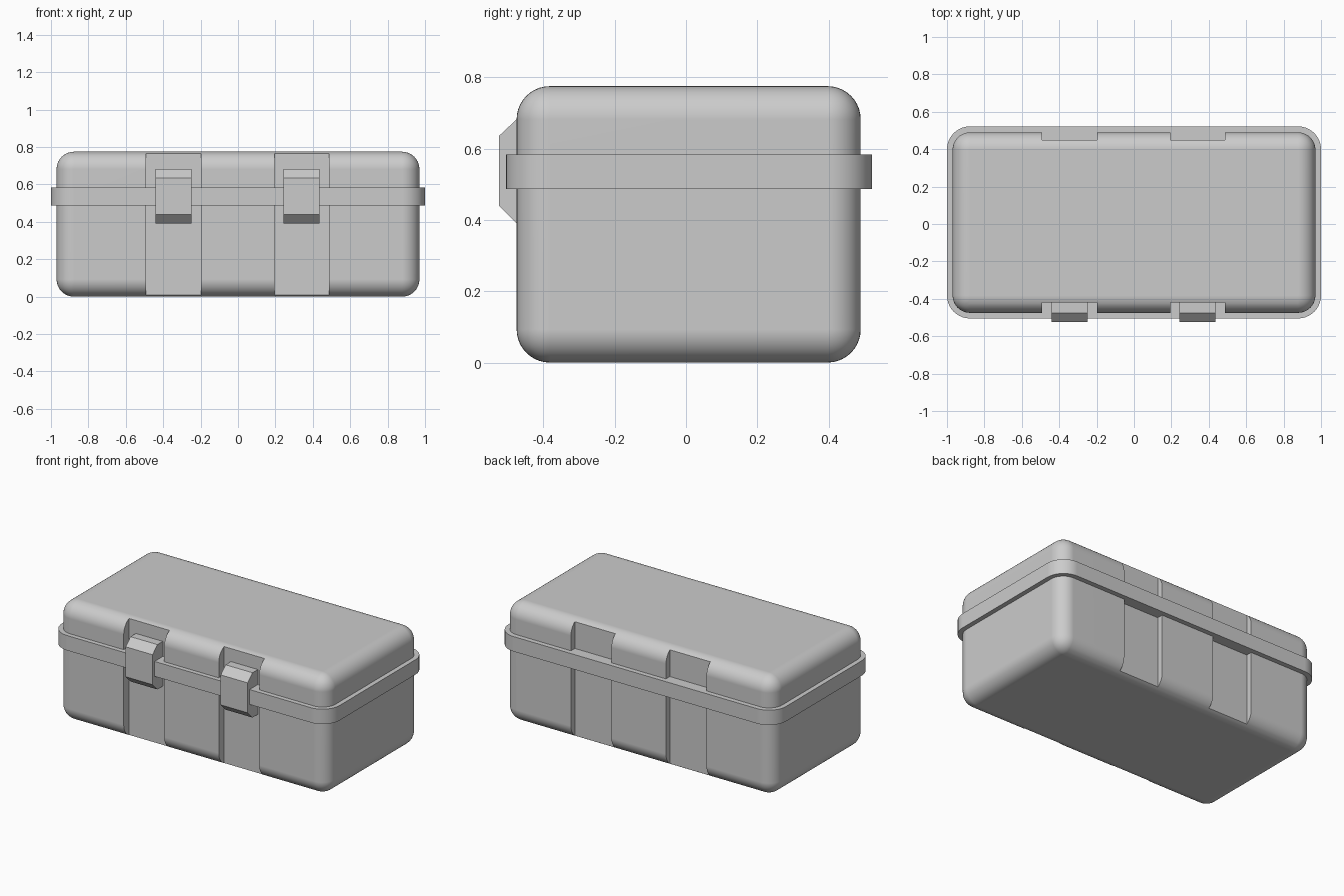
import bpy, bmesh
from mathutils import Vector

if "Cube" in bpy.data.objects:
    bpy.data.objects.remove(bpy.data.objects["Cube"], do_unlink=True)

grey = bpy.data.materials.new("light_grey")
grey.use_nodes = True
colour = (0.6, 0.6, 0.6, 1)
grey.diffuse_color = colour
grey.node_tree.nodes["Principled BSDF"].inputs["Base Color"].default_value = colour


def add_object(name, bm):
    bmesh.ops.recalc_face_normals(bm, faces=bm.faces)
    mesh = bpy.data.meshes.new(name)
    bm.to_mesh(mesh)
    bm.free()
    mesh.materials.append(grey)
    obj = bpy.data.objects.new(name, mesh)
    bpy.context.collection.objects.link(obj)
    return obj


def box(name, low, high, radius=0, upright_only=False):
    """Box between two corners, with all or only its upright edges rounded."""
    low, high = Vector(low), Vector(high)
    bm = bmesh.new()
    bmesh.ops.create_cube(bm, size=1)
    for v in bm.verts:
        v.co = (low + high) / 2 + v.co * (high - low)
    if radius:
        edges = [e for e in bm.edges if not upright_only
                 or abs(e.verts[0].co.z - e.verts[1].co.z) > 0.01]
        bmesh.ops.bevel(bm, geom=edges, offset=radius, segments=10,
                        profile=0.5, affect='EDGES')
    return add_object(name, bm)


def select(obj):
    bpy.ops.object.select_all(action='DESELECT')
    obj.select_set(True)
    bpy.context.view_layer.objects.active = obj


def smooth(obj):
    select(obj)
    bpy.ops.object.shade_smooth_by_angle(angle=0.6)
    mod = obj.modifiers.new("even_shading", 'WEIGHTED_NORMAL')
    mod.keep_sharp = True


# Rounded case with upright channels cut in the front and back
case = box("case", (-0.97, -0.475, 0), (0.97, 0.49, 0.775), 0.093)
channel_centres = (-0.345, 0.34)
for cx in channel_centres:
    for y0, y1 in ((-0.7, -0.42), (0.45, 0.7)):
        cutter = box("channel_cutter", (cx - 0.146, y0, -0.2), (cx + 0.146, y1, 1))
        cutter.hide_render = True
        mod = case.modifiers.new("channel", 'BOOLEAN')
        mod.operation = 'DIFFERENCE'
        mod.solver = 'EXACT'
        mod.object = cutter
        select(case)
        bpy.ops.object.modifier_apply(modifier=mod.name)
        bpy.data.objects.remove(cutter, do_unlink=True)
smooth(case)

# Rim band where lid meets base
band = box("rim_band", (-1, -0.505, 0.487), (1, 0.522, 0.584), 0.123, True)
smooth(band)

# Chamfered latches, extruded from a side profile
profile = [(-0.415, 0.39), (-0.475, 0.39), (-0.525, 0.44),
           (-0.525, 0.635), (-0.475, 0.682), (-0.415, 0.682)]
for side, cx in zip(("right", "left"), channel_centres):
    bm = bmesh.new()
    face = bm.faces.new([bm.verts.new((cx - 0.097, y, z)) for y, z in profile])
    ext = bmesh.ops.extrude_face_region(bm, geom=[face])
    bmesh.ops.translate(bm, vec=(0.194, 0, 0),
                        verts=[g for g in ext["geom"] if isinstance(g, bmesh.types.BMVert)])
    add_object(side + "_latch", bm)
